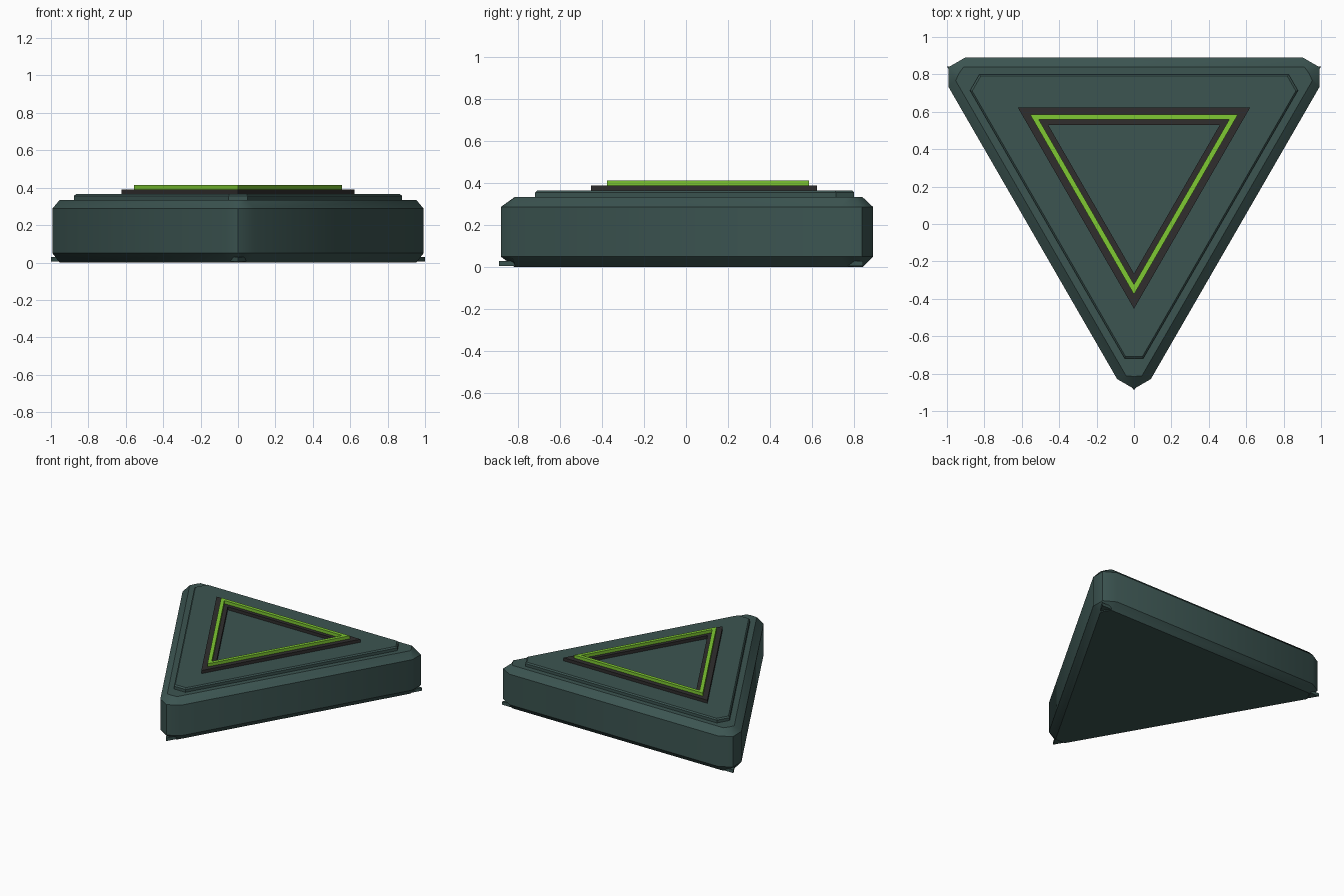
import bpy, bmesh, math
from mathutils import Vector

cube = bpy.data.objects.get("Cube")
if cube:
    bpy.data.objects.remove(cube, do_unlink=True)

CY = 0.265  # centre of every triangle


def material(name, rgb):
    m = bpy.data.materials.new(name)
    m.use_nodes = True
    m.diffuse_color = (*rgb, 1)
    m.node_tree.nodes["Principled BSDF"].inputs["Base Color"].default_value = (*rgb, 1)
    return m


teal = material("dark teal", (0.045, 0.090, 0.083))
charcoal = material("charcoal", (0.029, 0.027, 0.027))
green = material("bright green", (0.21, 0.58, 0.032))


def outline(inradius, cut=0.0, nose=0.0):
    """Triangle pointing to the front; corners trimmed by cut along each edge,
    with an extra middle point pushed out by nose."""
    pts = []
    for k in range(3):
        a = math.radians(-90 + 120 * k)
        out = Vector((math.cos(a), math.sin(a)))
        side = Vector((-out.y, out.x))
        tip = out * inradius * 2
        if cut == 0:
            pts.append(tip)
            continue
        back = tip - out * cut * math.cos(math.radians(30))
        half = side * cut / 2
        pts += [back - half, back + out * nose, back + half]
    return [(p.x, p.y + CY) for p in pts]


def build(name, mat, rings, closed_loop=False):
    """Bridge stacked outlines; cap the ends or join the last ring to the first."""
    bm = bmesh.new()
    loops = [[bm.verts.new((x, y, z)) for x, y in pts] for pts, z in rings]
    n = len(loops[0])
    pairs = list(zip(loops, loops[1:]))
    if closed_loop:
        pairs.append((loops[-1], loops[0]))
    else:
        bm.faces.new(loops[0][::-1])
        bm.faces.new(loops[-1])
    for a, b in pairs:
        for i in range(n):
            j = (i + 1) % n
            bm.faces.new((a[i], a[j], b[j], b[i]))
    bmesh.ops.recalc_face_normals(bm, faces=bm.faces)
    me = bpy.data.meshes.new(name)
    bm.to_mesh(me)
    bm.free()
    me.materials.append(mat)
    ob = bpy.data.objects.new(name, me)
    bpy.context.collection.objects.link(ob)
    return ob


def frame(name, mat, outer, inner, z0, z1):
    o, i = outline(outer), outline(inner)
    return build(name, mat, [(o, z0), (o, z1), (i, z1), (i, z0)], True)


# Chamfered body with faceted corners
wide = outline(0.625, 0.18, 0.052)
narrow = outline(0.575, 0.085, 0.004)
body = build("body", teal, [(narrow, 0), (wide, 0.05), (wide, 0.288), (narrow, 0.335)])

# Thin sharp-cornered base sheet, visible only at the corners
sheet = outline(0.5774)
build("base_sheet", teal, [(sheet, 0.006), (sheet, 0.03)])

# Raised top panel with a fine bevel
panel = outline(0.535, 0.10)
build("top_panel", teal, [(panel, 0.33), (panel, 0.357), (outline(0.526, 0.092), 0.366)])

# Dark frame and glowing strip
frame("dark_frame", charcoal, 0.359, 0.265, 0.36, 0.39)
frame("light_strip", green, 0.321, 0.294, 0.385, 0.414)

# Soften only the faceted corners of the body
bpy.ops.object.select_all(action="DESELECT")
body.select_set(True)
bpy.context.view_layer.objects.active = body
bpy.ops.object.shade_smooth_by_angle(angle=math.radians(35))
